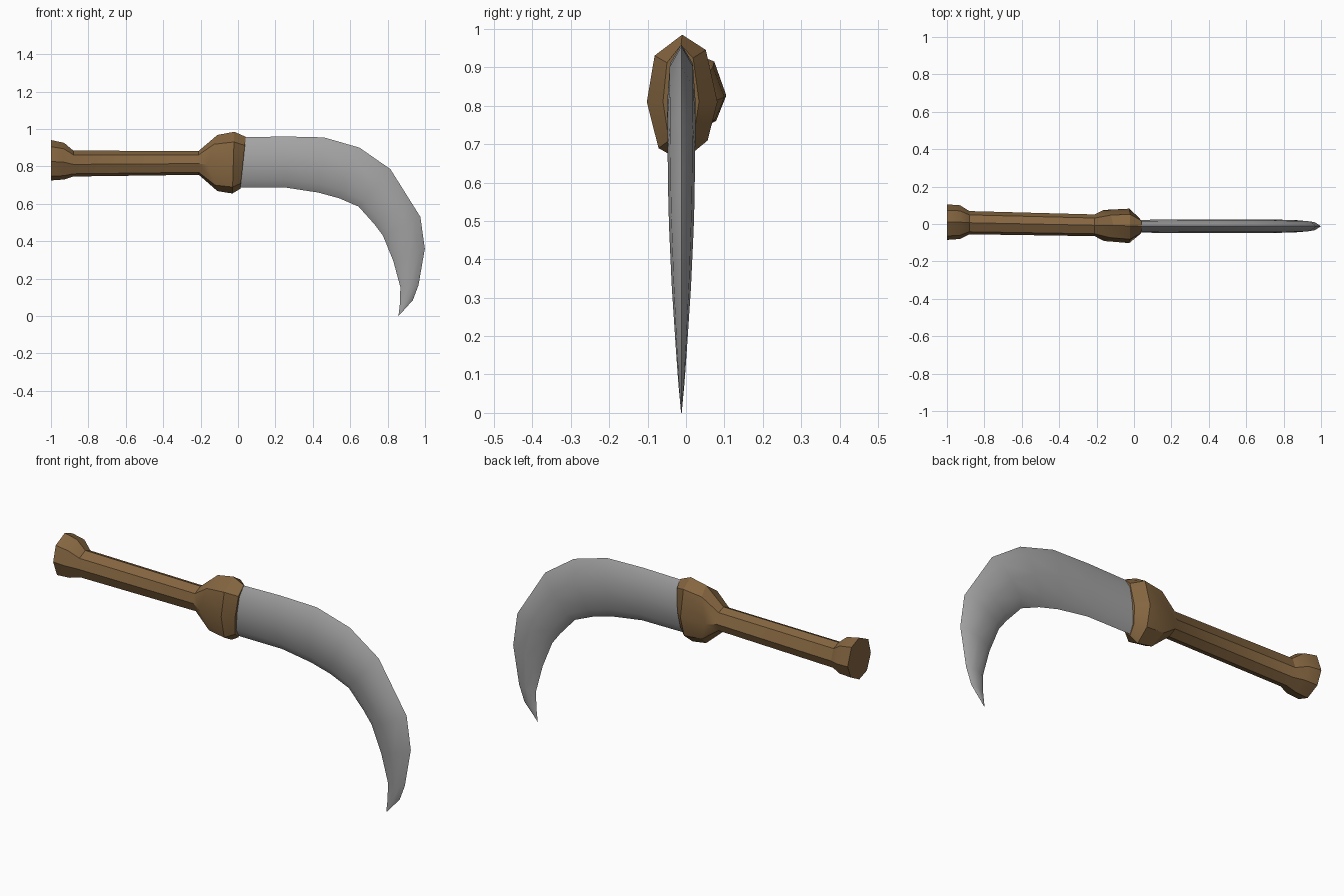
import bpy, bmesh, math

if "Cube" in bpy.data.objects:
    bpy.data.objects.remove(bpy.data.objects["Cube"])


def material(name, rgb):
    m = bpy.data.materials.new(name)
    m.diffuse_color = (*rgb, 1)
    m.use_nodes = True
    m.node_tree.nodes["Principled BSDF"].inputs["Base Color"].default_value = m.diffuse_color
    return m


def loft(name, rings, mat, angle):
    """Skin a list of equal-sized vertex rings and cap both ends."""
    bm = bmesh.new()
    loops = [[bm.verts.new(p) for p in ring] for ring in rings]
    n = len(loops[0])
    for a, b in zip(loops, loops[1:]):
        for i in range(n):
            j = (i + 1) % n
            bm.faces.new((a[i], a[j], b[j], b[i]))
    bm.faces.new(loops[0])
    bm.faces.new(loops[-1])
    bmesh.ops.recalc_face_normals(bm, faces=bm.faces)
    mesh = bpy.data.meshes.new(name)
    bm.to_mesh(mesh)
    bm.free()
    mesh.materials.append(mat)
    ob = bpy.data.objects.new(name, mesh)
    bpy.context.collection.objects.link(ob)
    bpy.ops.object.select_all(action='DESELECT')
    ob.select_set(True)
    bpy.context.view_layer.objects.active = ob
    bpy.ops.object.shade_smooth_by_angle(angle=math.radians(angle))
    return ob


wood = material("brown wood", (0.235, 0.133, 0.052))
steel = material("grey steel", (0.37, 0.37, 0.37))

# Handle: hand-carved octagon lofted along x through pommel, grip and collar
OCT = [(0, 1), (-.78, .67), (-1, -.06), (-.67, -.79),
       (0, -1), (.72, -.67), (1, -.06), (.67, .76)]
# x, centre y, centre z, radius y, radius z, bend (top and bottom), tilt
STATIONS = [
    (-1.0, .01, .833, .095, .108, 0, 0),
    (-.93, .01, .828, .09, .098, 0, 0),
    (-.88, .007, .815, .062, .069, 0, 0),
    (-.21, -.007, .819, .058, .064, 0, 0),
    (-.165, -.008, .818, .083, .150, .055, 0),
    (-.025, -.01, .82, .092, .165, 0, .005),
    (.027, -.013, .819, .047, .139, 0, .015),
]
loft("handle", [[(x + bend * abs(v) + tilt * v, cy + ry * u, cz + rz * v)
                 for u, v in OCT]
                for x, cy, cz, ry, rz, bend, tilt in STATIONS], wood, 30)

# Blade: thin lens section swept between the spine and the cutting edge
# spine x, spine z, edge x, edge z, half thickness
SECTIONS = [
    (.00, .955, -.02, .687, .034),
    (.25, .96, .26, .686, .036),
    (.46, .955, .43, .66, .037),
    (.65, .90, .54, .63, .037),
    (.815, .785, .645, .585, .036),
    (.928, .605, .73, .49, .034),
    (.975, .53, .775, .43, .032),
    (.999, .36, .83, .295, .025),
    (.965, .165, .868, .155, .014),
    (.935, .085, .866, .07, .008),
    (.862, .004, .858, .0, .001),
]
LENS = [(0, 0), (.18, -.82), (.5, -1), (.84, -.8),
        (1, 0), (.84, .8), (.5, 1), (.18, .82)]
loft("blade", [[(sx + (ex - sx) * t, -.012 + h * s, sz + (ez - sz) * t)
                for t, s in LENS]
               for sx, sz, ex, ez, h in SECTIONS], steel, 40)
